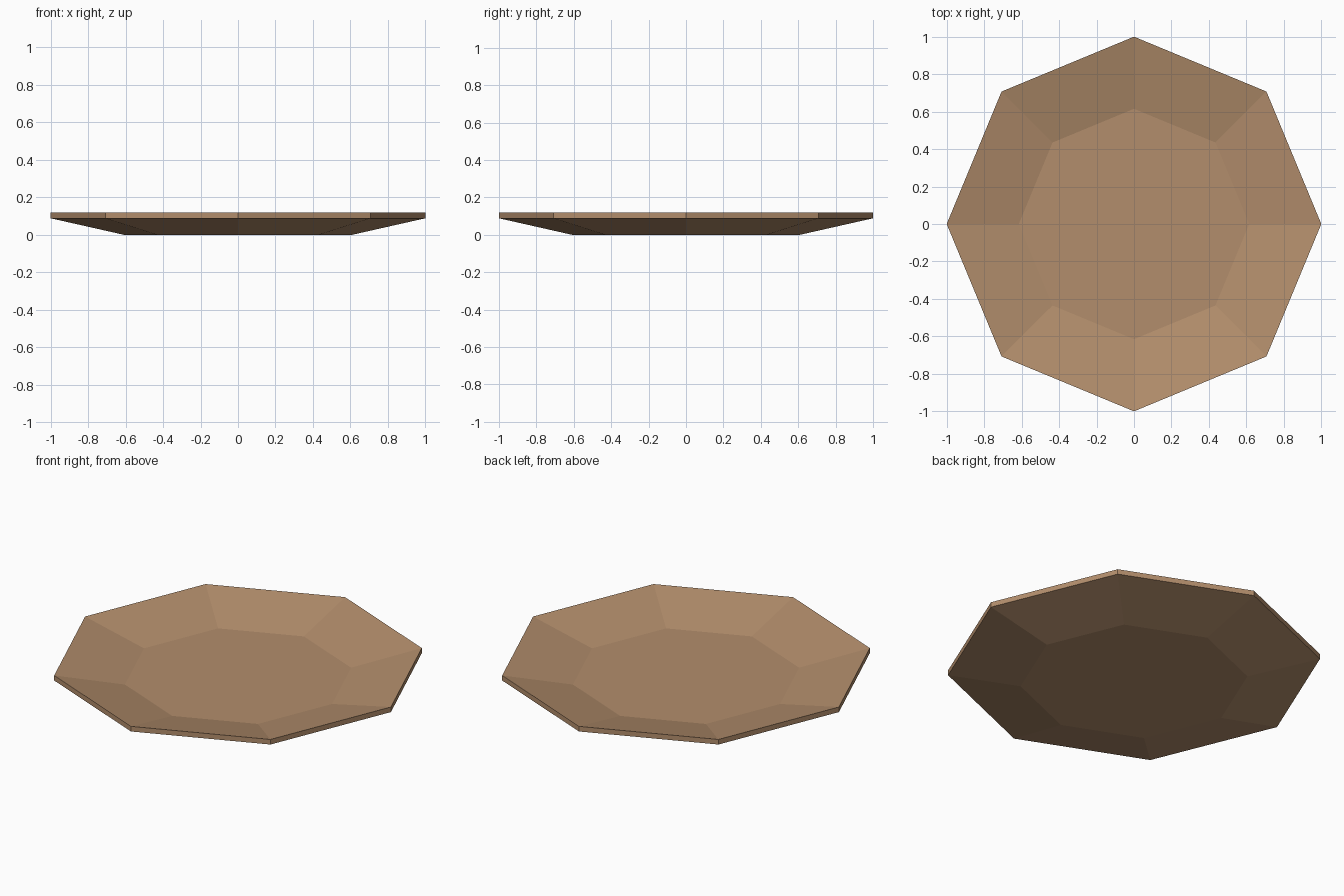
import bpy, bmesh
from math import cos, sin, pi

if "Cube" in bpy.data.objects:
    bpy.data.objects.remove(bpy.data.objects["Cube"])

SIDES = 8
# closed plate profile (radius, height), from underside to inner floor
PROFILE = [(0.61, 0.0), (1.0, 0.088), (1.0, 0.118), (0.615, 0.033)]

bm = bmesh.new()
rings = [[bm.verts.new((r * cos(2 * pi * i / SIDES), r * sin(2 * pi * i / SIDES), z))
          for i in range(SIDES)] for r, z in PROFILE]

# sloped underside, rim edge and sloped inside
for a, b in zip(rings, rings[1:]):
    for i in range(SIDES):
        j = (i + 1) % SIDES
        bm.faces.new((a[i], a[j], b[j], b[i]))

# flat base and inner floor
bm.faces.new(rings[0][::-1])
bm.faces.new(rings[-1])
bmesh.ops.recalc_face_normals(bm, faces=bm.faces)

mesh = bpy.data.meshes.new("plate")
bm.to_mesh(mesh)
bm.free()
plate = bpy.data.objects.new("plate", mesh)
bpy.context.collection.objects.link(plate)

# brown wood colour
wood = bpy.data.materials.new("brown_wood")
wood.diffuse_color = (0.45, 0.27, 0.15, 1)
wood.use_nodes = True
wood.node_tree.nodes["Principled BSDF"].inputs["Base Color"].default_value = wood.diffuse_color
mesh.materials.append(wood)
